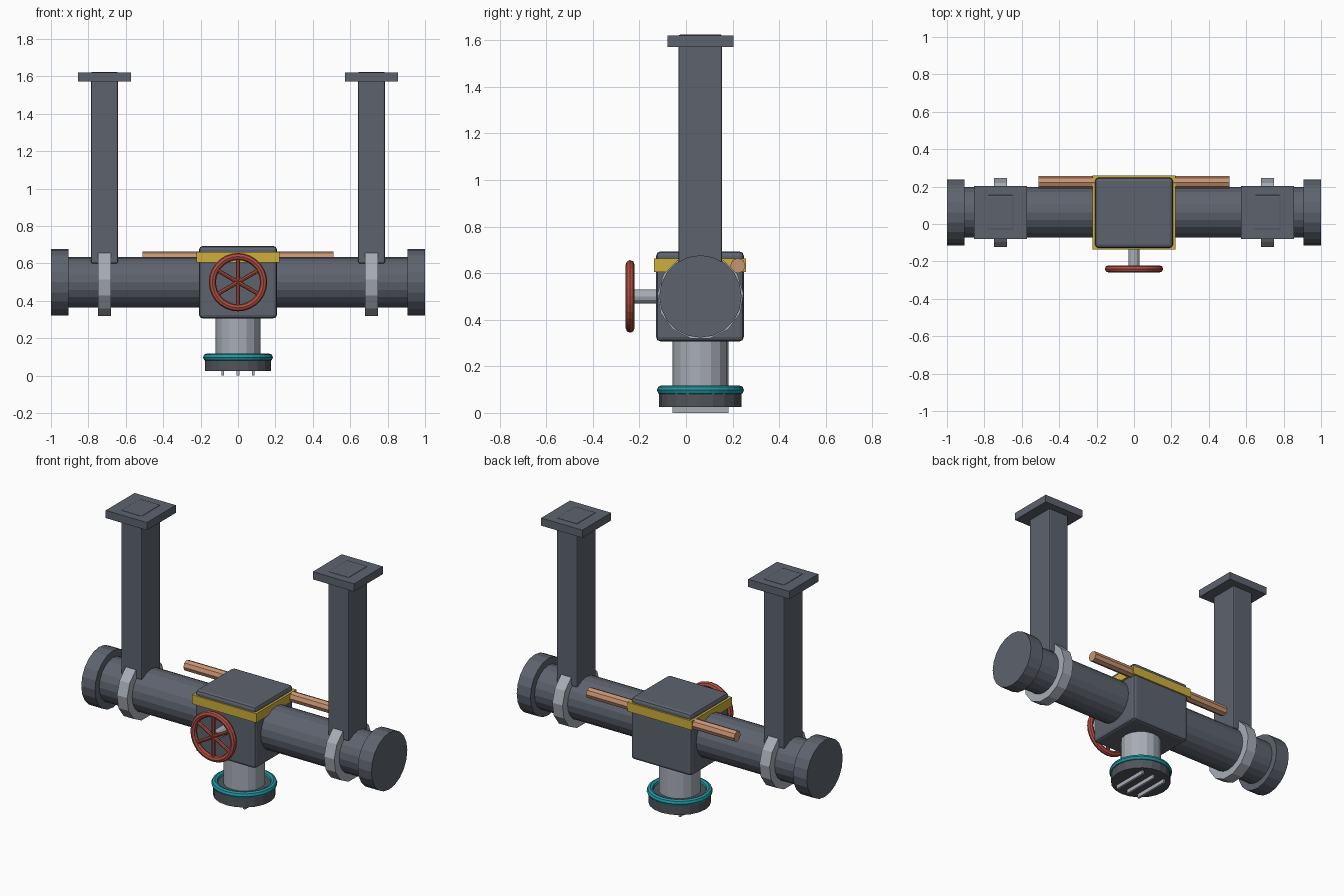
import bpy, bmesh
from math import sin, cos, pi, radians
from mathutils import Matrix, Vector

cube = bpy.data.objects.get("Cube")
if cube:
    bpy.data.objects.remove(cube, do_unlink=True)

CY, CZ = 0.062, 0.5          # pipe axis
ROT = {'X': Matrix.Rotation(pi / 2, 4, 'Y'),
       'Y': Matrix.Rotation(pi / 2, 4, 'X'),
       'Z': Matrix.Identity(4)}


def material(name, rgb):
    m = bpy.data.materials.new(name)
    m.use_nodes = True
    col = (*rgb, 1)
    m.diffuse_color = col
    m.node_tree.nodes["Principled BSDF"].inputs["Base Color"].default_value = col
    return m


SLATE = material("slate steel", (0.11, 0.125, 0.155))
IRON = material("dark iron", (0.08, 0.09, 0.105))
PALE = material("pale steel", (0.39, 0.42, 0.47))
YELLOW = material("safety yellow", (0.61, 0.43, 0.045))
RED = material("valve red", (0.43, 0.077, 0.053))
TEAL = material("teal seal", (0.017, 0.3, 0.35))
COPPER = material("copper", (0.58, 0.3, 0.17))


def finish(name, bm, mat):
    bmesh.ops.recalc_face_normals(bm, faces=bm.faces)
    me = bpy.data.meshes.new(name)
    bm.to_mesh(me)
    bm.free()
    me.materials.append(mat)
    ob = bpy.data.objects.new(name, me)
    bpy.context.collection.objects.link(ob)
    return ob


def box(name, mat, centre, size, bevel=0):
    bm = bmesh.new()
    bmesh.ops.create_cube(bm, size=1, matrix=Matrix.Translation(centre) @ Matrix.Diagonal((*size, 1)))
    ob = finish(name, bm, mat)
    if bevel:
        mod = ob.modifiers.new("rounded edges", 'BEVEL')
        mod.width, mod.segments = bevel, 2
    return ob


def cylinder(name, mat, centre, r, length, axis, sides=20):
    bm = bmesh.new()
    bmesh.ops.create_cone(bm, cap_ends=True, segments=sides, radius1=r, radius2=r, depth=length,
                          matrix=Matrix.Translation(centre) @ ROT[axis])
    return finish(name, bm, mat)


def sweep(name, mat, matrix, profile, angles, closed):
    """Sweep a (radius, height) profile around the local z axis."""
    bm = bmesh.new()
    rings = [[bm.verts.new(matrix @ Vector((r * cos(a), r * sin(a), h))) for r, h in profile]
             for a in angles]
    n = len(profile)
    pairs = list(zip(rings, rings[1:])) + ([(rings[-1], rings[0])] if closed else [])
    for p, q in pairs:
        for i in range(n):
            j = (i + 1) % n
            bm.faces.new((p[i], p[j], q[j], q[i]))
    if not closed:
        bm.faces.new(rings[0])
        bm.faces.new(rings[-1])
    return finish(name, bm, mat)


def torus(name, mat, centre, major, minor, axis, sides=28):
    profile = [(major + minor * cos(k * pi / 4), minor * sin(k * pi / 4)) for k in range(8)]
    return sweep(name, mat, Matrix.Translation(centre) @ ROT[axis], profile,
                 [2 * pi * k / sides for k in range(sides)], True)


# Main pipe and valve body
cylinder("main_pipe", SLATE, (0, CY, CZ), 0.135, 1.9, 'X')
box("valve_body", SLATE, (0, 0.06, CZ), (0.416, 0.376, 0.386), 0.018)
box("yellow_band", YELLOW, (0, 0.061, 0.634), (0.444, 0.395, 0.057))
cylinder("copper_rod", COPPER, (0, 0.223, 0.632), 0.033, 1.02, 'X', 8)

# Mirrored end caps, hanger posts, plates and pipe clamps
clamp_profile = [(0.13, -0.035), (0.185, -0.035), (0.185, 0.035), (0.13, 0.035)]
clamp_angles = [radians(-238 + 296 * k / 11) for k in range(12)]
upright = Matrix(((0, 0, 1, 0), (1, 0, 0, 0), (0, 1, 0, 0), (0, 0, 0, 1)))
for side, s in (("left", 1), ("right", -1)):
    cylinder(side + "_end_cap", SLATE, (s * 0.953, CY, CZ), 0.177, 0.094, 'X')
    box(side + "_post", SLATE, (s * 0.714, CY, 1.112), (0.144, 0.187, 1.025), 0.008)
    box(side + "_ceiling_plate", SLATE, (s * 0.714, CY, 1.596), (0.284, 0.284, 0.048))
    sweep(side + "_clamp", PALE, Matrix.Translation((s * 0.714, CY, CZ)) @ upright,
          clamp_profile, clamp_angles, False)

# Handwheel with three bars making six spokes
WY = -0.24
cylinder("wheel_stem", PALE, (0, -0.17, CZ), 0.03, 0.12, 'Y', 12)
torus("wheel_rim", RED, (0, WY, CZ), 0.137, 0.019, 'Y')
for k in range(3):
    bar = cylinder("wheel_spoke_%d" % (k + 1), RED, (0, 0, 0), 0.011, 0.27, 'Z', 8)
    bar.location = (0, WY, CZ)
    bar.rotation_euler.y = k * pi / 3

# Downward outlet with seal ring, cap and grille
cylinder("outlet_pipe", PALE, (0, CY, 0.21), 0.12, 0.24, 'Z', 16)
cylinder("outlet_cap", IRON, (0, CY, 0.063), 0.177, 0.076, 'Z')
torus("outlet_seal", TEAL, (0, CY, 0.098), 0.167, 0.02, 'Z')
for k in (-1, 0, 1):
    box("grille_bar_%d" % (k + 2), PALE, (k * 0.082, CY, 0.02), (0.014, 0.24, 0.04))
